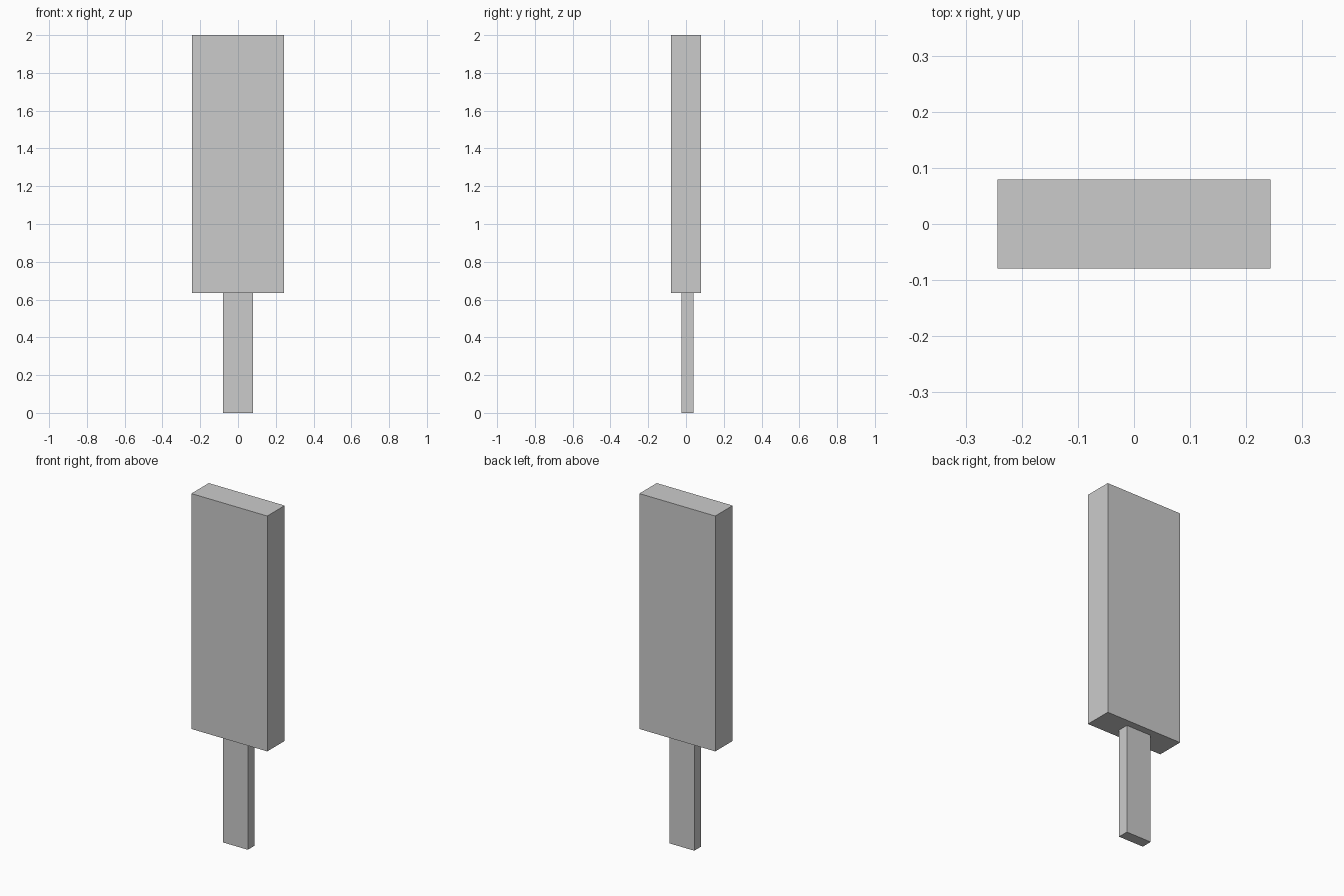
import bpy

if "Cube" in bpy.data.objects:
    bpy.data.objects.remove(bpy.data.objects["Cube"])


def box(name, size, center_y, z_min, z_max):
    """Axis-aligned box spanning z_min to z_max, centred on x = 0."""
    bpy.ops.mesh.primitive_cube_add(size=1, location=(0, center_y, (z_min + z_max) / 2))
    obj = bpy.context.object
    obj.name = name
    obj.scale = (size[0], size[1], z_max - z_min)
    bpy.ops.object.transform_apply(location=False, rotation=False, scale=True)
    return obj


JOIN_Z = 0.635

# Wide slab on top
box("slab", (0.487, 0.159), 0.0, JOIN_Z, 2.0)

# Thin stick below, set slightly towards the back
box("stick", (0.16, 0.063), 0.007, 0.0, JOIN_Z)
